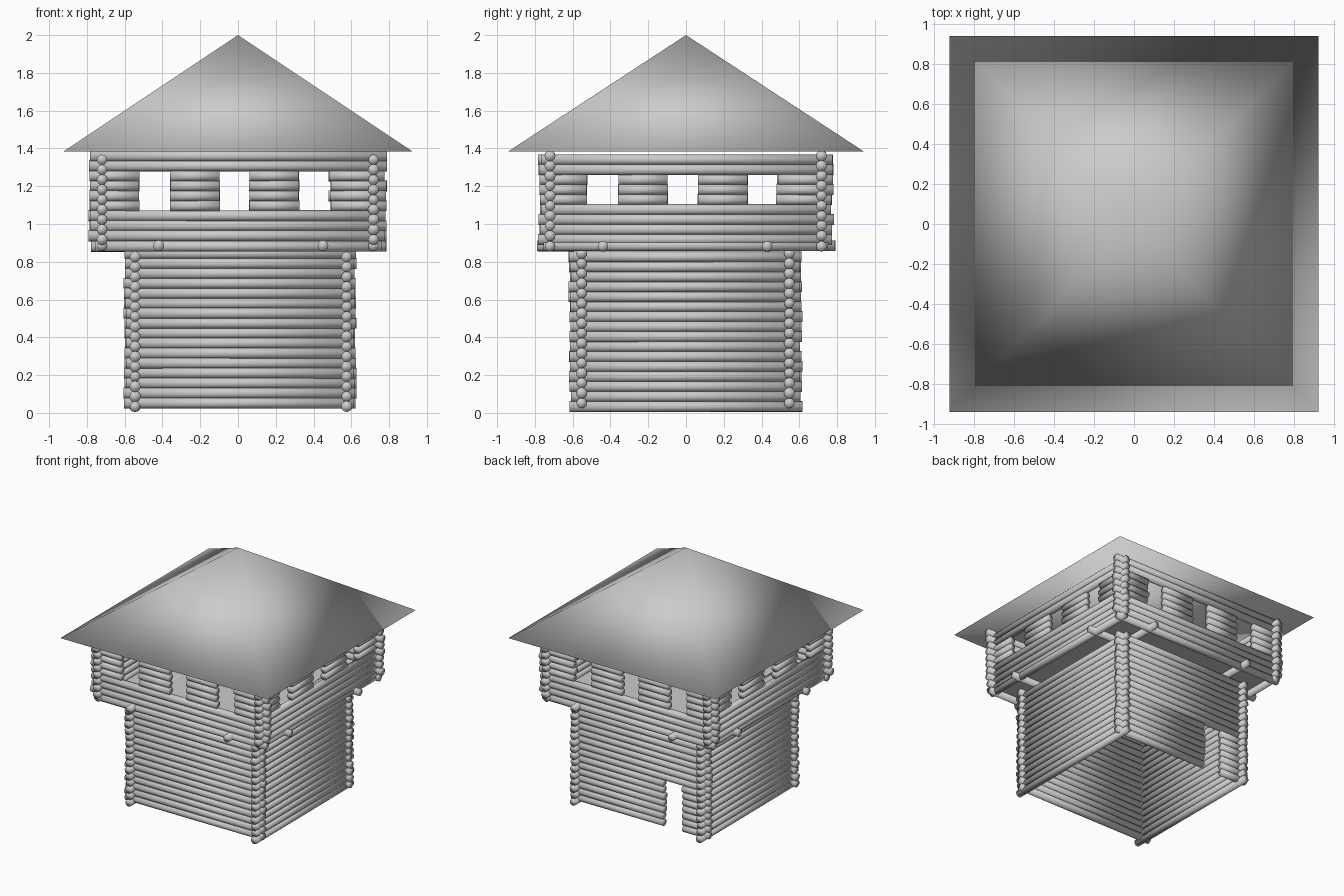
import bpy, bmesh, random
from math import radians
from mathutils import Matrix

if "Cube" in bpy.data.objects:
    bpy.data.objects.remove(bpy.data.objects["Cube"])

random.seed(4)
PITCH = 0.0528
R = 0.0285


def finish(bm, name):
    me = bpy.data.meshes.new(name)
    bm.to_mesh(me)
    bm.free()
    for p in me.polygons:
        p.use_smooth = True
    ob = bpy.data.objects.new(name, me)
    bpy.context.collection.objects.link(ob)
    return ob


def log(bm, axis, side, z, a, b, r=R, jitter=0.008):
    """Round log along axis from a to b, at the given offset and height."""
    a += random.uniform(-jitter, jitter)
    b += random.uniform(-jitter, jitter)
    mid = (a + b) / 2
    if axis == 'X':
        m = Matrix.Translation((mid, side, z)) @ Matrix.Rotation(radians(90), 4, 'Y')
    else:
        m = Matrix.Translation((side, mid, z)) @ Matrix.Rotation(radians(-90), 4, 'X')
    bmesh.ops.create_cone(bm, cap_ends=True, segments=12, depth=b - a,
                          radius1=r * random.uniform(0.95, 1.04),
                          radius2=r * random.uniform(0.95, 1.04), matrix=m)


def wall(name, axis, side, z0, rows, a, b, gaps=(), cut=range(0)):
    """Stack of logs; rows listed in cut are split around the gaps."""
    bm = bmesh.new()
    for i in range(rows):
        z = z0 + i * PITCH
        start = a
        for g0, g1 in (gaps if i in cut else ()):
            log(bm, axis, side, z, start, g0, jitter=0.003)
            start = g1
        log(bm, axis, side, z, start, b)
    return finish(bm, name)


# lower storey, door in the back wall
wall("lower_front_wall", 'X', -0.553, 0.052, 16, -0.598, 0.62)
wall("lower_back_wall", 'X', 0.547, 0.052, 16, -0.598, 0.62,
     [(-0.365, -0.195)], range(0, 7))
wall("lower_left_wall", 'Y', -0.545, 0.034, 16, -0.615, 0.61)
wall("lower_right_wall", 'Y', 0.575, 0.034, 16, -0.615, 0.61)

# upper storey with three windows per side
WX = [(-0.525, -0.36), (-0.097, 0.062), (0.322, 0.485)]
WY = [(-0.525, -0.357), (-0.097, 0.065), (0.325, 0.485)]
for name, s in (("front", -0.72), ("back", 0.717)):
    wall(f"upper_{name}_wall", 'X', s, 0.938, 9, -0.785, 0.782, WX, range(3, 7))
for name, s in (("left", -0.72), ("right", 0.717)):
    wall(f"upper_{name}_wall", 'Y', s, 0.918, 9, -0.775, 0.775, WY, range(4, 7))

# sill logs under the overhang
bm = bmesh.new()
for s in (-0.72, 0.717):
    log(bm, 'X', s, 0.882, -0.757, 0.76, jitter=0.003)
    log(bm, 'Y', s, 0.885, -0.755, 0.755, jitter=0.003)
finish(bm, "sill_logs")

# crossing joists that poke out on every side
bm = bmesh.new()
for x in (-0.42, 0.45):
    log(bm, 'Y', x, 0.885, -0.785, 0.785)
for y in (-0.44, 0.43):
    log(bm, 'X', y, 0.882, -0.785, 0.785)
finish(bm, "floor_joists")

# upper floor
bpy.ops.mesh.primitive_cube_add(size=1, location=(0, 0, 0.905))
floor = bpy.context.object
floor.name = "upper_floor"
floor.scale = (1.44, 1.44, 0.012)

# pyramid roof
bm = bmesh.new()
base = [bm.verts.new((sx * 0.922, sy * 0.94, 1.385))
        for sx, sy in ((-1, -1), (1, -1), (1, 1), (-1, 1))]
apex = bm.verts.new((0, 0, 2.0))
for i in range(4):
    bm.faces.new((base[i], base[(i + 1) % 4], apex))
bm.faces.new(base[::-1])
finish(bm, "roof")
